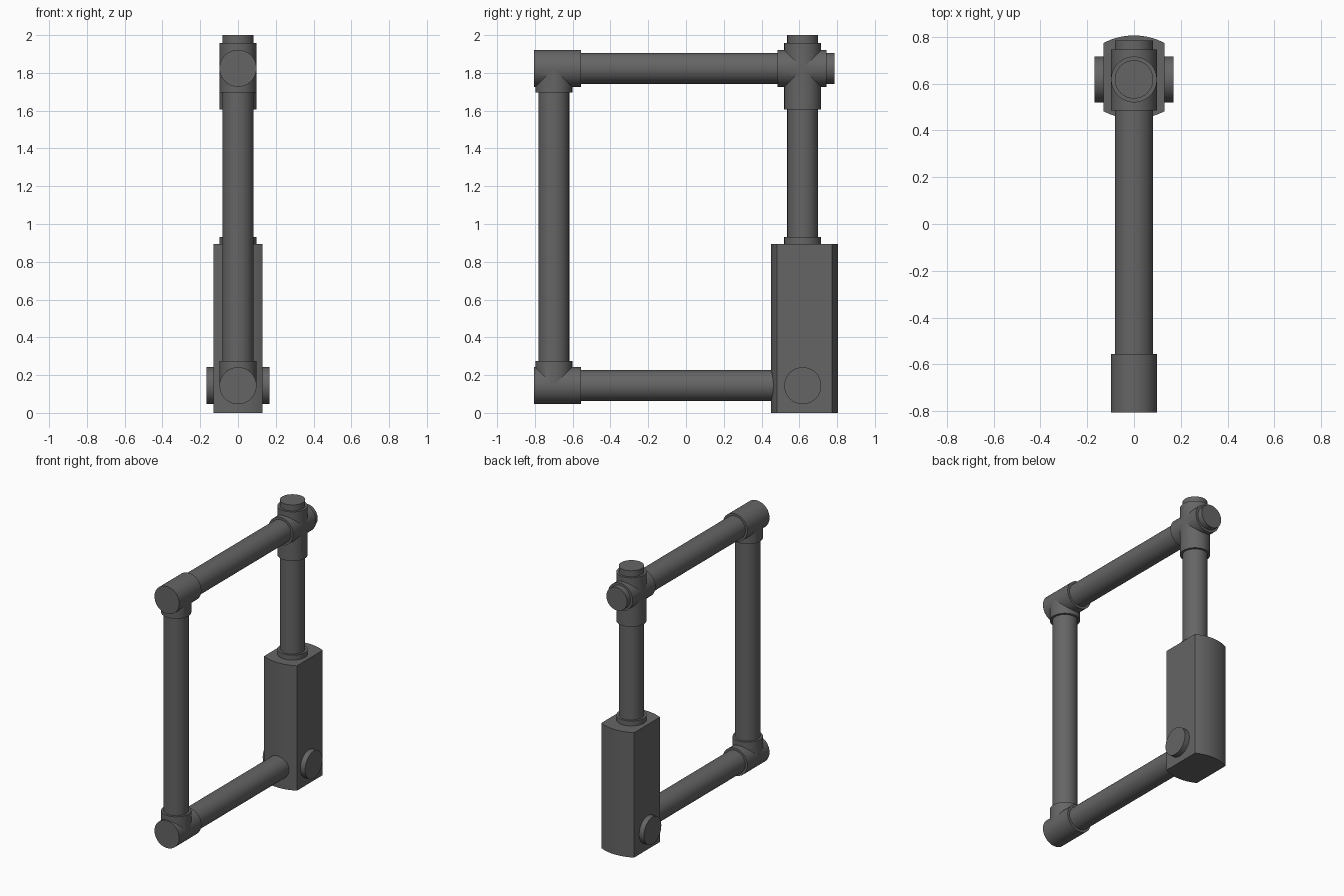
import bpy, math
from mathutils import Vector

if "Cube" in bpy.data.objects:
    bpy.data.objects.remove(bpy.data.objects["Cube"])

PIPE, SLEEVE = 0.082, 0.098
FRONT_Y, BACK_Y = -0.70, 0.618
LOW_Z, HIGH_Z = 0.144, 1.824

dark = bpy.data.materials.new("dark_grey")
dark.diffuse_color = (0.13, 0.13, 0.13, 1)
dark.use_nodes = True
dark.node_tree.nodes["Principled BSDF"].inputs["Base Color"].default_value = dark.diffuse_color


def finish(obj):
    obj.data.materials.clear()
    obj.data.materials.append(dark)
    bpy.ops.object.select_all(action='DESELECT')
    obj.select_set(True)
    bpy.context.view_layer.objects.active = obj
    bpy.ops.object.shade_smooth_by_angle(angle=math.radians(30))
    return obj


def rod(name, a, b, r):
    """Capped cylinder between two points."""
    a, b = Vector(a), Vector(b)
    bpy.ops.mesh.primitive_cylinder_add(vertices=64, radius=r, depth=(b - a).length,
                                        location=(a + b) / 2)
    obj = bpy.context.object
    obj.name = name
    obj.rotation_euler = (b - a).to_track_quat('Z', 'Y').to_euler()
    bpy.ops.object.transform_apply(location=True, rotation=True, scale=True)
    return finish(obj)


def fitting(name, y0, y1, y, z, z0, z1):
    """Horizontal and vertical sleeves merged into one pipe joint."""
    body = rod(name, (0, y0, z), (0, y1, z), SLEEVE)
    branch = rod(name + "_branch", (0, y, z0), (0, y, z1), SLEEVE)
    mod = body.modifiers.new("union", 'BOOLEAN')
    mod.operation, mod.solver, mod.object = 'UNION', 'EXACT', branch
    bpy.context.view_layer.objects.active = body
    bpy.ops.object.modifier_apply(modifier=mod.name)
    bpy.data.objects.remove(branch)
    return finish(body)


# Pipes of the rectangular frame
rod("front_pipe", (0, FRONT_Y, LOW_Z), (0, FRONT_Y, HIGH_Z), PIPE)
rod("bottom_pipe", (0, FRONT_Y, LOW_Z), (0, BACK_Y, LOW_Z), PIPE)
rod("top_pipe", (0, FRONT_Y, HIGH_Z), (0, 0.785, HIGH_Z), PIPE)
rod("back_pipe", (0, BACK_Y, 0.85), (0, BACK_Y, 2.0), PIPE)

# Joints at the corners
fitting("lower_elbow", -0.806, -0.555, FRONT_Y, LOW_Z, LOW_Z, 0.275)
fitting("upper_elbow", -0.806, -0.555, FRONT_Y, HIGH_Z, 1.695, HIGH_Z)
fitting("cross_joint", 0.485, 0.745, BACK_Y, HIGH_Z, 1.605, 1.957)

# Handle housing: flat sides, bowed front and back
cy, half_x, half_y, sag = 0.628, 0.13, 0.146, 0.032
R = (half_x ** 2 + sag ** 2) / (2 * sag)
span = math.asin(half_x / R)
outline = []
for s in (1, -1):
    for i in range(17):
        t = span * (1 - i / 8)
        outline.append((s * R * math.sin(t),
                        cy + s * (half_y + sag - R + R * math.cos(t))))
n = len(outline)
verts = [(x, y, z) for z in (0, 0.895) for x, y in outline]
faces = [list(range(n)), list(range(n, 2 * n))[::-1]]
faces += [(i, i + n, (i + 1) % n + n, (i + 1) % n) for i in range(n)]
mesh = bpy.data.meshes.new("housing")
mesh.from_pydata(verts, [], faces)
housing = bpy.data.objects.new("housing", mesh)
bpy.context.collection.objects.link(housing)
finish(housing)

# Collar on the housing and the pivot pin through its base
rod("housing_collar", (0, BACK_Y, 0.85), (0, BACK_Y, 0.93), SLEEVE)
rod("pivot_pin", (-0.168, BACK_Y, LOW_Z), (0.168, BACK_Y, LOW_Z), SLEEVE)
